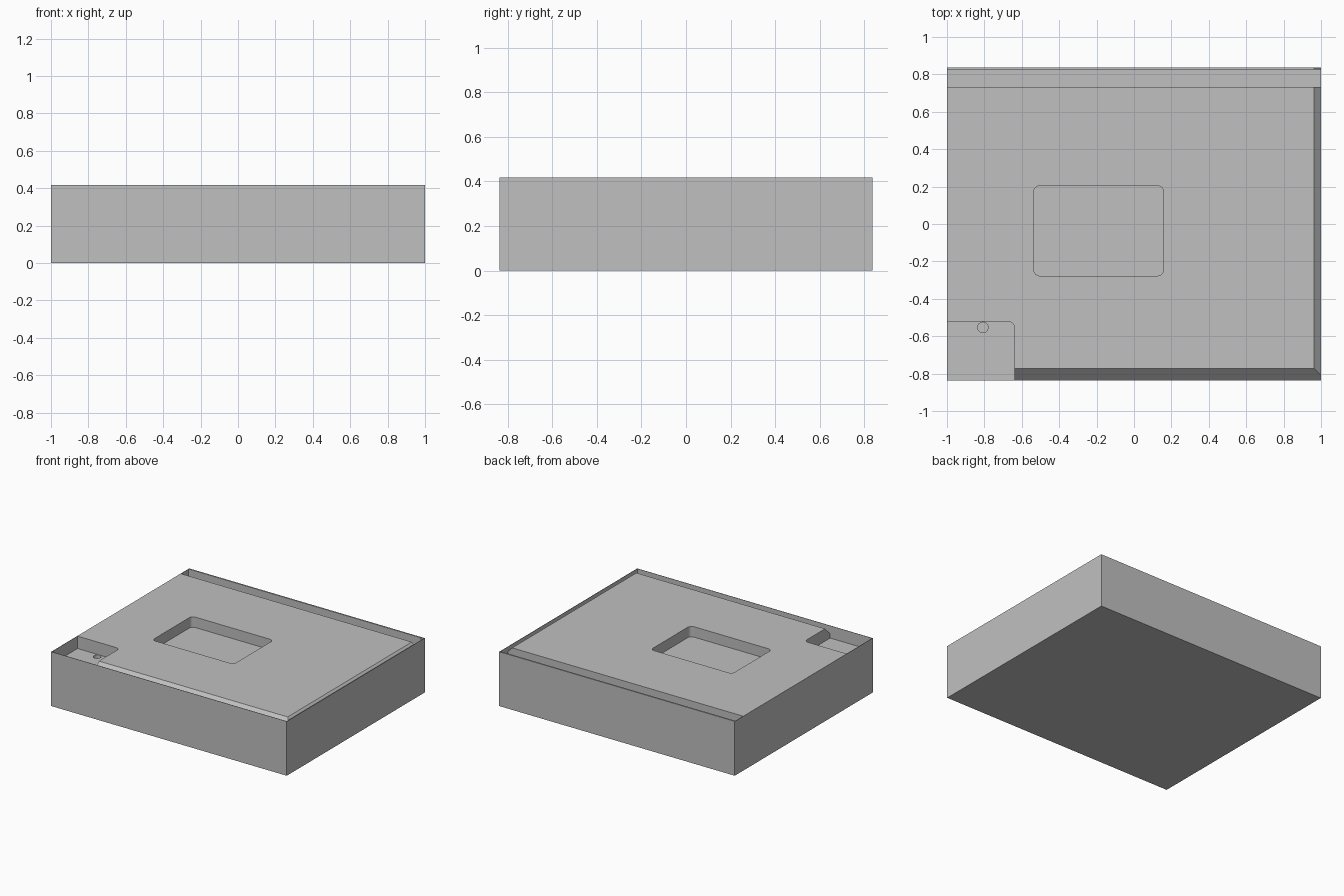
import bpy, bmesh
from math import cos, sin, radians
from mathutils import Vector

cube = bpy.data.objects.get("Cube")
if cube:
    bpy.data.objects.remove(cube, do_unlink=True)

HX, HY, TOP = 1.0, 0.837, 0.417   # half width, half depth, height
WALL = 0.003                      # sheet thickness of the tray

grey = bpy.data.materials.new("light_grey")
grey.use_nodes = True
grey.diffuse_color = (0.527, 0.527, 0.527, 1)
bsdf = next(n for n in grey.node_tree.nodes if n.type == 'BSDF_PRINCIPLED')
bsdf.inputs["Base Color"].default_value = grey.diffuse_color


def to_object(name, bm):
    bmesh.ops.recalc_face_normals(bm, faces=bm.faces)
    mesh = bpy.data.meshes.new(name)
    bm.to_mesh(mesh)
    bm.free()
    mesh.materials.append(grey)
    obj = bpy.data.objects.new(name, mesh)
    bpy.context.collection.objects.link(obj)
    return obj


def prism(x0, x1, y0, y1, z0, z1, radius=0.0, steps=6):
    """Upright block, with rounded vertical corners if a radius is given."""
    bm = bmesh.new()
    corners = [(x1, y1, -1, -1), (x0, y1, 1, -1), (x0, y0, 1, 1), (x1, y0, -1, 1)]
    outline = []
    for i, (x, y, sx, sy) in enumerate(corners):
        for s in range(steps + 1 if radius else 1):
            a = radians(90 * (i + s / steps))
            outline.append((x + radius * (sx + cos(a)), y + radius * (sy + sin(a)), z0)
                           if radius else (x, y, z0))
    face = bm.faces.new([bm.verts.new(p) for p in outline])
    up = bmesh.ops.extrude_face_region(bm, geom=[face])
    verts = [v for v in up["geom"] if isinstance(v, bmesh.types.BMVert)]
    bmesh.ops.translate(bm, verts=verts, vec=(0, 0, z1 - z0))
    return bm


def apply(obj, mod):
    bpy.context.view_layer.objects.active = obj
    bpy.ops.object.modifier_apply(modifier=mod.name)


def cut(obj, bm):
    cutter = to_object("cutter", bm)
    cutter.hide_render = True
    mod = obj.modifiers.new("cut", 'BOOLEAN')
    mod.operation, mod.solver, mod.object = 'DIFFERENCE', 'EXACT', cutter
    apply(obj, mod)
    bpy.data.objects.remove(cutter, do_unlink=True)


# Thin outer tray, open at the top
bm = prism(-HX, HX, -HY, HY, 0, TOP)
lid = [f for f in bm.faces if f.calc_center_median().z > TOP - 0.01]
bmesh.ops.delete(bm, geom=lid, context='FACES_ONLY')
tray = to_object("tray", bm)
mod = tray.modifiers.new("thickness", 'SOLIDIFY')
mod.thickness, mod.offset, mod.use_even_offset = WALL, -1, True
apply(tray, mod)

# Solid core with bevelled front and left top edges
bm = prism(-HX + WALL, HX - WALL, -HY + WALL, HY - WALL, WALL, TOP)
for point, normal in (((0, -0.773, TOP), (0, -1, 1)), ((0.963, 0, TOP), (1, 0, 1))):
    bmesh.ops.recalc_face_normals(bm, faces=bm.faces)
    geom = bm.verts[:] + bm.edges[:] + bm.faces[:]
    bmesh.ops.bisect_plane(bm, geom=geom, plane_co=Vector(point),
                           plane_no=Vector(normal).normalized(), clear_outer=True)
    bmesh.ops.holes_fill(bm, edges=[e for e in bm.edges if e.is_boundary], sides=0)
core = to_object("core", bm)

# Back groove, central recess, front corner pocket and its round hole
cut(core, prism(-1.1, 1.1, 0.733, 0.826, TOP - 0.095, 0.6))
cut(core, prism(-0.535, 0.157, -0.277, 0.204, TOP - 0.08, 0.6, 0.03))
cut(core, prism(-1.2, -0.64, -1.1, -0.522, TOP - 0.095, 0.6, 0.03))
cut(core, prism(-0.836, -0.78, -0.581, -0.525, 0.22, TOP - 0.05, 0.028))

for obj in (tray, core):
    bpy.ops.object.select_all(action='DESELECT')
    obj.select_set(True)
    bpy.context.view_layer.objects.active = obj
    bpy.ops.object.shade_smooth_by_angle(angle=radians(30))
